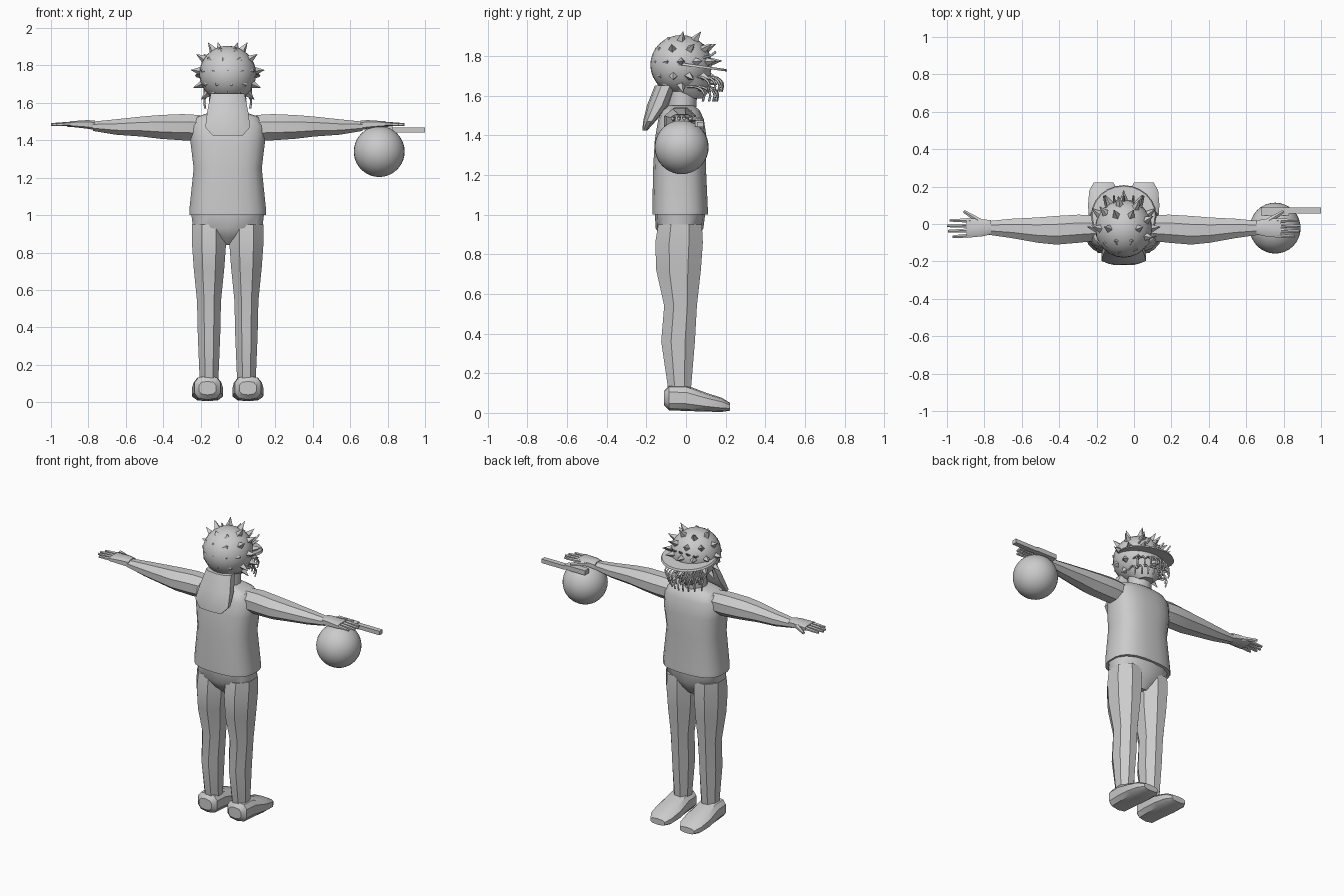
import bpy, bmesh, math
from math import sin, cos, pi, radians
from mathutils import Vector, Matrix

if "Cube" in bpy.data.objects:
    bpy.data.objects.remove(bpy.data.objects["Cube"])

MID = -0.055  # body centre line
grey = bpy.data.materials.new("plain_grey")
grey.use_nodes = True
grey.diffuse_color = (0.6, 0.6, 0.6, 1)
grey.node_tree.nodes["Principled BSDF"].inputs["Base Color"].default_value = (0.6, 0.6, 0.6, 1)


def finish(name, bm, angle=35):
    bmesh.ops.recalc_face_normals(bm, faces=bm.faces)
    mesh = bpy.data.meshes.new(name)
    bm.to_mesh(mesh)
    bm.free()
    mesh.materials.append(grey)
    ob = bpy.data.objects.new(name, mesh)
    bpy.context.collection.objects.link(ob)
    bpy.ops.object.select_all(action='DESELECT')
    ob.select_set(True)
    bpy.context.view_layer.objects.active = ob
    bpy.ops.object.shade_smooth_by_angle(angle=radians(angle))
    return ob


def loft(name, axis, rows, sides=8, power=1.0, angle=35):
    """Rows: position along axis, lo/hi of first cross axis, lo/hi of second."""
    bm = bmesh.new()
    rings = []
    for t, a0, a1, b0, b1 in rows:
        ring = []
        for i in range(sides):
            th = 2 * pi * (i + 0.5) / sides
            c, s = cos(th), sin(th)
            c = math.copysign(abs(c) ** power, c) / cos(pi / sides) ** power
            s = math.copysign(abs(s) ** power, s) / cos(pi / sides) ** power
            a = (a0 + a1) / 2 + c * (a1 - a0) / 2
            b = (b0 + b1) / 2 + s * (b1 - b0) / 2
            co = {'x': (t, a, b), 'y': (a, t, b), 'z': (a, b, t)}[axis]
            ring.append(bm.verts.new(co))
        rings.append(ring)
    for r, q in zip(rings, rings[1:]):
        for i in range(sides):
            j = (i + 1) % sides
            bm.faces.new((r[i], r[j], q[j], q[i]))
    bm.faces.new(rings[0])
    bm.faces.new(rings[-1])
    return finish(name, bm, angle)


def ball(name, centre, radii, u=24, v=16):
    bm = bmesh.new()
    bmesh.ops.create_uvsphere(bm, u_segments=u, v_segments=v, radius=1,
                              matrix=Matrix.Translation(centre) @ Matrix.Diagonal((*radii, 1)))
    return finish(name, bm)


def box(name, lo, hi):
    lo, hi = Vector(lo), Vector(hi)
    bm = bmesh.new()
    bmesh.ops.create_cube(bm, size=1, matrix=Matrix.Translation((lo + hi) / 2)
                          @ Matrix.Diagonal((*(hi - lo), 1)))
    return finish(name, bm)


def cone(bm, a, b, r1, r2, sides):
    a, b = Vector(a), Vector(b)
    d = b - a
    m = Matrix.Translation((a + b) / 2) @ d.to_track_quat('Z', 'Y').to_matrix().to_4x4()
    bmesh.ops.create_cone(bm, cap_ends=True, segments=sides, radius1=r1, radius2=r2,
                          depth=d.length, matrix=m)


# Shirt, hips and neck
W = MID
loft("shirt", 'z', [(1.0, W - .205, W + .205, -.17, .11), (1.03, W - .205, W + .205, -.17, .11),
                    (1.25, W - .182, W + .182, -.165, .10), (1.38, W - .198, W + .198, -.157, .105),
                    (1.48, W - .2, W + .2, -.14, .09), (1.525, W - .17, W + .17, -.12, .07),
                    (1.55, W - .09, W + .09, -.09, .04)], 20, .75)
loft("hips", 'z', [(.84, W - .05, W + .05, -.08, .03), (.88, W - .1, W + .1, -.12, .06),
                   (.93, W - .185, W + .185, -.15, .085), (1.01, W - .195, W + .195, -.155, .095)], 14, .85)
loft("neck", 'z', [(1.52, W - .075, W + .075, -.09, .05), (1.66, W - .07, W + .07, -.08, .06)], 12)

for side, s in (("right", -1), ("left", 1)):
    # Leg and shoe
    c = MID + s * .1
    loft(side + "_leg", 'z', [
        (.12, c - .05, c + .05, -.09, .025), (.36, c - .06, c + .06, -.125, .045),
        (.54, c - .064, c + .064, -.11, .055), (.72, c - .082, c + .082, -.15, .075),
        (.86, c - .092, c + .092, -.155, .085), (.95, c - .09, c + .09, -.14, .08)], 8)
    f = c + s * .008
    loft(side + "_shoe", 'y', [
        (-.11, f - .045, f + .045, .04, .11), (-.085, f - .07, f + .07, .015, .138),
        (.0, f - .075, f + .075, .012, .138), (.1, f - .083, f + .083, .008, .1),
        (.18, f - .076, f + .076, .006, .075), (.222, f - .052, f + .052, .012, .05)], 10, .7)

    # Arm, palm and fingers
    def X(d):
        return MID + s * d
    loft(side + "_arm", 'x', [
        (X(.15), -.09, .045, 1.40, 1.535), (X(.24), -.1, .05, 1.40, 1.54),
        (X(.36), -.11, .043, 1.408, 1.535), (X(.46), -.1, .035, 1.42, 1.527),
        (X(.6), -.075, .028, 1.43, 1.512), (X(.72), -.058, .016, 1.45, 1.5)], 8)
    loft(side + "_palm", 'x', [
        (X(.71), -.055, .02, 1.455, 1.505), (X(.75), -.065, .025, 1.462, 1.508),
        (X(.84), -.074, .032, 1.472, 1.502)], 8, .6)
    bm = bmesh.new()
    for y, tip in ((-.068, .915), (-.038, .94), (-.01, .945), (.02, .93)):
        cone(bm, (X(.82), y * .9, 1.488), (X(tip), y, 1.484), .013, .008, 6)
    cone(bm, (X(.77), .015, 1.485), (X(.855), .068, 1.48), .017, .009, 6)
    finish(side + "_fingers", bm)

# Ball and rod at the left hand
ball("held_ball", (.755, -.022, 1.34), (.136, .136, .136), 32, 20)
box("rod_body", (.68, .045, 1.445), (.83, .088, 1.475))
box("rod_barrel", (.83, .055, 1.442), (1.0, .088, 1.468))

# Head and chin
H = Vector((MID, -.025, 1.755))
ball("head", H, (.152, .155, .15))
loft("jaw", 'z', [(1.585, W - .05, W + .05, -.03, .09), (1.63, W - .095, W + .095, -.08, .12),
                  (1.72, W - .13, W + .13, -.1, .125)], 12)
bm = bmesh.new()
cone(bm, (MID, .1, 1.68), (MID, .16, 1.665), .03, .012, 6)
finish("nose", bm)

# Spikes in staggered rows, shorter at the back
bm = bmesh.new()
for row, (lat, count) in enumerate(((58, 6), (32, 9), (6, 12), (-22, 11), (-44, 8))):
    for i in range(count):
        lon = 2 * pi * (i + .5 * (row % 2)) / count
        d = Vector((cos(radians(lat)) * cos(lon), cos(radians(lat)) * sin(lon), sin(radians(lat))))
        reach = .165 if d.y < -.45 else .198
        cone(bm, H + d * .142, H + d * reach + Vector((0, .01, 0)), .024, .001, 4)
finish("head_spikes", bm, 20)

# Cap brim, tilted down towards the face
bm = bmesh.new()
m = (Matrix.Translation((MID, .045, 1.75)) @ Matrix.Rotation(radians(-8), 4, 'X')
     @ Matrix.Diagonal((.175, .165, 1, 1)))
bmesh.ops.create_cone(bm, cap_ends=True, segments=24, radius1=1, radius2=.96, depth=.012, matrix=m)
finish("cap_brim", bm)

# Cloth flap hanging behind the head
loft("neck_flap", 'z', [(1.425, W - .08, W + .08, -.22, -.195), (1.47, W - .12, W + .12, -.215, -.155),
                        (1.55, W - .11, W + .11, -.195, -.09), (1.65, W - .09, W + .09, -.155, -.05)], 10, .8)

# Curling whiskers and fringe
curve = bpy.data.curves.new("whiskers", 'CURVE')
curve.dimensions = '3D'
curve.bevel_depth = .006
curve.bevel_resolution = 0
curve.resolution_u = 3
curve.materials.append(grey)


def strand(points):
    sp = curve.splines.new('BEZIER')
    sp.bezier_points.add(len(points) - 1)
    for p, co in zip(sp.bezier_points, points):
        p.co = co
        p.handle_left_type = p.handle_right_type = 'AUTO'


for i in range(9):
    k = (i - 4) / 4
    for z, out in ((1.695, .19), (1.645, .165)):
        y = out - .07 * k * k
        strand([(MID + .1 * k, y - .09, z), (MID + .115 * k, y - .035, z - .005),
                (MID + .125 * k, y - .005, z - .035), (MID + .12 * k, y - .01, z - .075)])
for i in range(5):
    k = (i - 2) / 2
    strand([(MID + .09 * k, .08, 1.79), (MID + .1 * k, .12, 1.8), (MID + .105 * k, .15, 1.82)])
bpy.context.collection.objects.link(bpy.data.objects.new("whiskers", curve))
